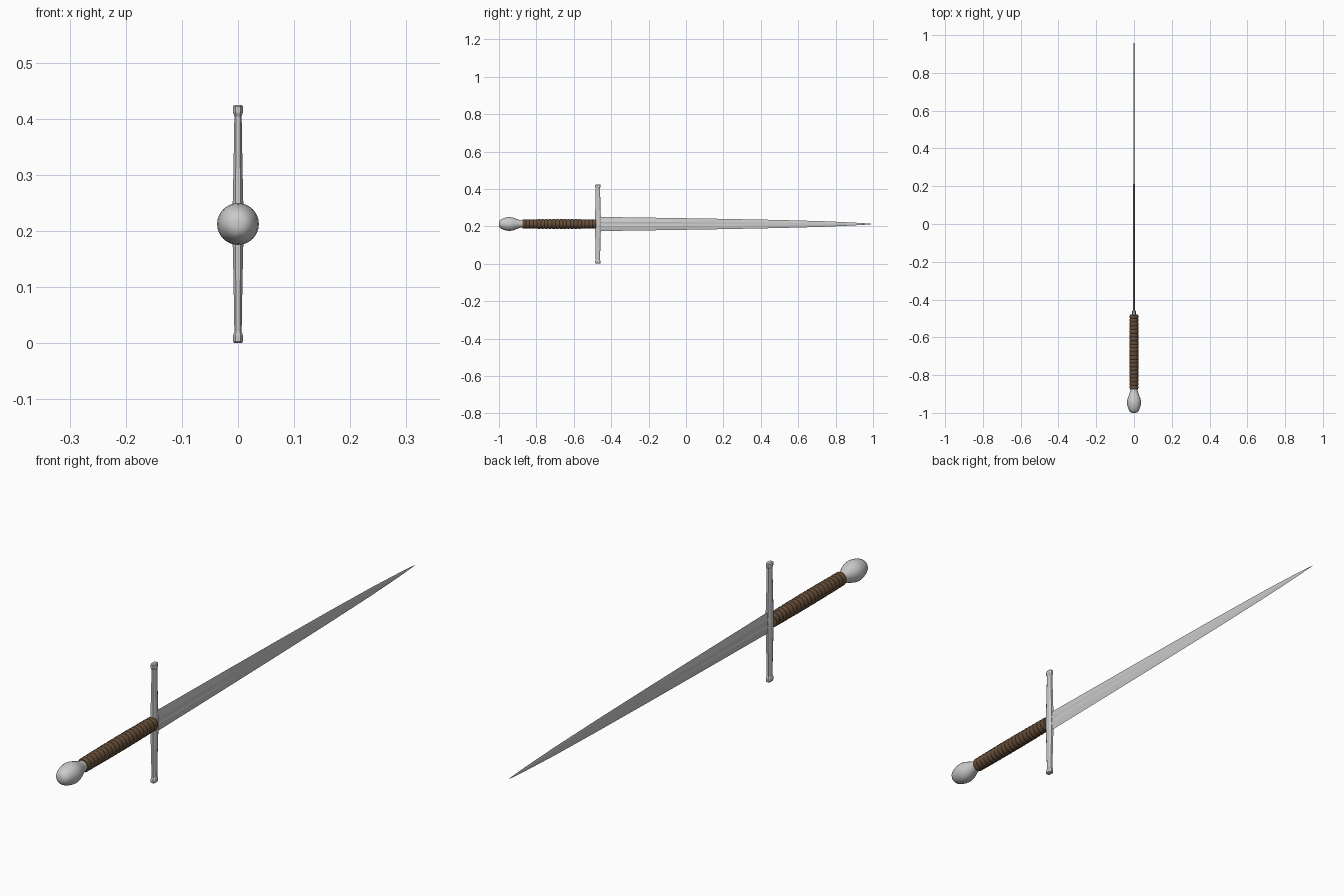
import bpy, bmesh, math
from mathutils import Vector

if "Cube" in bpy.data.objects:
    bpy.data.objects.remove(bpy.data.objects["Cube"])

CZ = 0.2125      # height of the sword's long axis
GY = -0.471      # guard position along the sword


def loft(name, rings, smooth=None, color=None):
    """Skin a list of equal-sized point rings and cap both ends."""
    bm = bmesh.new()
    loops = [[bm.verts.new(p) for p in ring] for ring in rings]
    n = len(loops[0])
    for a, b in zip(loops, loops[1:]):
        for i in range(n):
            j = (i + 1) % n
            bm.faces.new((a[i], a[j], b[j], b[i]))
    bm.faces.new(loops[0])
    bm.faces.new(loops[-1])
    bmesh.ops.remove_doubles(bm, verts=bm.verts, dist=1e-5)
    bmesh.ops.recalc_face_normals(bm, faces=bm.faces)
    me = bpy.data.meshes.new(name)
    bm.to_mesh(me)
    bm.free()
    ob = bpy.data.objects.new(name, me)
    bpy.context.collection.objects.link(ob)
    if color:
        mat = bpy.data.materials.new(name)
        mat.diffuse_color = color
        mat.use_nodes = True
        mat.node_tree.nodes["Principled BSDF"].inputs["Base Color"].default_value = mat.diffuse_color
        me.materials.append(mat)
    if smooth:
        bpy.ops.object.select_all(action='DESELECT')
        ob.select_set(True)
        bpy.context.view_layer.objects.active = ob
        bpy.ops.object.shade_smooth_by_angle(angle=math.radians(smooth))
    return ob


def circle_y(y, rx, rz, n):
    return [Vector((rx * math.cos(2 * math.pi * i / n), y,
                    CZ + rz * math.sin(2 * math.pi * i / n))) for i in range(n)]


# Blade: flat section with a shallow fuller that fades out towards the tip
blade = [(-0.465, 0.038, 0.0050, 0.0032), (-0.1, 0.0325, 0.0045, 0.0030),
         (0.2, 0.0275, 0.0040, 0.0030), (0.5, 0.0215, 0.0033, 0.0033),
         (0.75, 0.0145, 0.0027, 0.0027), (0.9, 0.0075, 0.0020, 0.0020),
         (0.97, 0.003, 0.0012, 0.0012), (1.0, 0.0003, 0.0003, 0.0003)]
rings = []
for y, w, t, f in blade:
    side = [(0, w), (t, w * 0.3), (f, w * 0.15), (f, -w * 0.15), (t, -w * 0.3)]
    pts = side + [(-x, -z) for x, z in side]
    rings.append([Vector((x, y, CZ + z)) for x, z in pts])
loft("blade", rings, smooth=20)

# Guard: chamfered bar, thick at the centre, slim arms and flared, capped ends
half = [(0.0, 0.0105, 0.0165), (0.035, 0.0095, 0.0155), (0.1, 0.008, 0.0135),
        (0.192, 0.0065, 0.0115), (0.199, 0.009, 0.0145),
        (0.209, 0.009, 0.0145), (0.2125, 0.0065, 0.011)]
sections = [(-z, x, y) for z, x, y in reversed(half[1:])] + half
rings = []
for z, x, y in sections:
    k = 0.5
    pts = [(x, -y * k), (x, y * k), (x * k, y), (-x * k, y),
           (-x, y * k), (-x, -y * k), (-x * k, -y), (x * k, -y)]
    rings.append([Vector((px, GY + py, CZ + z)) for px, py in pts])
loft("guard", rings)

# Grip: ribbed leather wrap
RIBS, Y0, Y1 = 20, -0.875, -0.48
step = (Y1 - Y0) / RIBS
rings = []
for i in range(RIBS):
    r = 0.0245 + 0.0015 * math.sin(math.pi * (i + 0.5) / RIBS)
    for f, d in ((0.0, 0.002), (0.25, 0.0), (0.75, 0.0), (1.0, 0.002)):
        if f < 1.0 or i == RIBS - 1:
            rings.append(circle_y(Y0 + (i + f) * step, r - d - 0.0015, r - d, 16))
loft("grip", rings, smooth=30, color=(0.13, 0.075, 0.04, 1))

# Pommel: pear shape flowing into a narrow neck
profile = [(-1.0, 0.008), (-0.997, 0.017), (-0.989, 0.025), (-0.976, 0.031),
           (-0.96, 0.0355), (-0.944, 0.0372), (-0.93, 0.0355), (-0.916, 0.031),
           (-0.902, 0.0255), (-0.889, 0.021), (-0.878, 0.0185), (-0.865, 0.0185)]
loft("pommel", [circle_y(y, r, r, 32) for y, r in profile], smooth=50)
